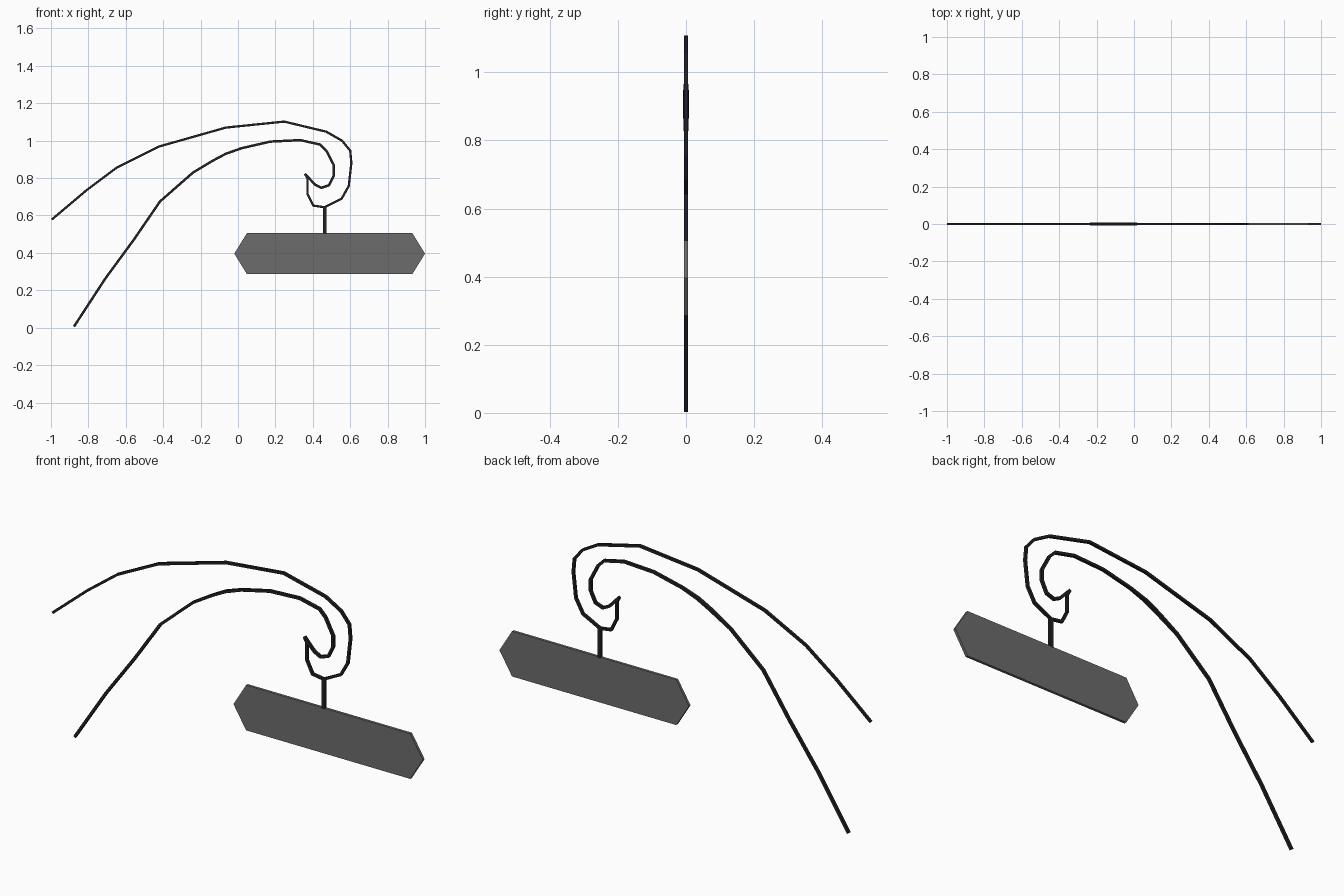
import bpy, bmesh
from mathutils import Vector

if "Cube" in bpy.data.objects:
    bpy.data.objects.remove(bpy.data.objects["Cube"])


def material(name, rgb):
    m = bpy.data.materials.new(name)
    m.diffuse_color = (*rgb, 1)
    m.use_nodes = True
    m.node_tree.nodes["Principled BSDF"].inputs["Base Color"].default_value = m.diffuse_color
    return m


DARK = material("dark iron", (0.016, 0.016, 0.02))
GREY = material("grey board", (0.15, 0.15, 0.15))


def finish(bm, name, mat):
    bmesh.ops.recalc_face_normals(bm, faces=bm.faces[:])
    me = bpy.data.meshes.new(name)
    bm.to_mesh(me)
    bm.free()
    me.materials.append(mat)
    ob = bpy.data.objects.new(name, me)
    bpy.context.collection.objects.link(ob)
    return ob


def bar(name, path, width, depths, mat):
    """Square bar swept along an x-z path with mitred corners."""
    pts = [Vector(p) for p in path]
    bm = bmesh.new()
    rings = []
    for i, p in enumerate(pts):
        a = (p - pts[i - 1]).normalized() if i else (pts[1] - p).normalized()
        b = (pts[i + 1] - p).normalized() if i < len(pts) - 1 else a
        t = (a + b).normalized()
        n = Vector((-t.y, t.x)) * (width / 2) / max(0.6, t.dot(a))
        d = depths(p) / 2
        rings.append([bm.verts.new((p.x + s * n.x, y, p.y + s * n.y))
                      for s, y in ((1, -d), (1, d), (-1, d), (-1, -d))])
    for r, q in zip(rings, rings[1:]):
        for k in range(4):
            j = (k + 1) % 4
            bm.faces.new((r[k], r[j], q[j], q[k]))
    bm.faces.new(rings[0])
    bm.faces.new(rings[-1])
    return finish(bm, name, mat)


# upper scroll bar, curling round the hook to its tip
outer = [(-.996, .578), (-.81, .735), (-.647, .857), (-.425, .968), (-.065, 1.07),
         (.247, 1.102), (.472, 1.048), (.556, 1.0), (.6, .947), (.606, .88),
         (.592, .757), (.554, .69), (.462, .644), (.402, .653), (.372, .713),
         (.372, .797), (.358, .823)]
bar("upper_scroll_bar", outer, .012, lambda p: .011 if p.x < -.5 else .013, DARK)

# lower scroll bar, from hook tip back to the wall end
inner = [(.358, .823), (.412, .765), (.446, .748), (.487, .762), (.513, .815),
         (.513, .868), (.472, .947), (.44, .979), (.333, 1.003), (.173, .995),
         (.02, .96), (-.065, .93), (-.135, .893), (-.24, .83), (-.417, .675),
         (-.556, .472), (-.71, .262), (-.877, .006)]
bar("lower_scroll_bar", inner, .013,
    lambda p: .018 if -.15 < p.x < -.05 else .013, DARK)

# hanger between hook and sign
bar("sign_hanger", [(.463, .646), (.463, .5)], .018, lambda p: .013, DARK)

# hexagonal sign board
bm = bmesh.new()
outline = [(-.02, .396), (.048, .286), (.932, .286), (1, .396), (.932, .506), (.048, .506)]
face = bm.faces.new([bm.verts.new((x, -.0065, z)) for x, z in outline])
ext = bmesh.ops.extrude_face_region(bm, geom=[face])
bmesh.ops.translate(bm, vec=(0, .013, 0),
                    verts=[g for g in ext["geom"] if isinstance(g, bmesh.types.BMVert)])
if not face.is_valid or len(bm.faces) < 8:
    bmesh.ops.holes_fill(bm, edges=bm.edges[:])
finish(bm, "sign_board", GREY)
